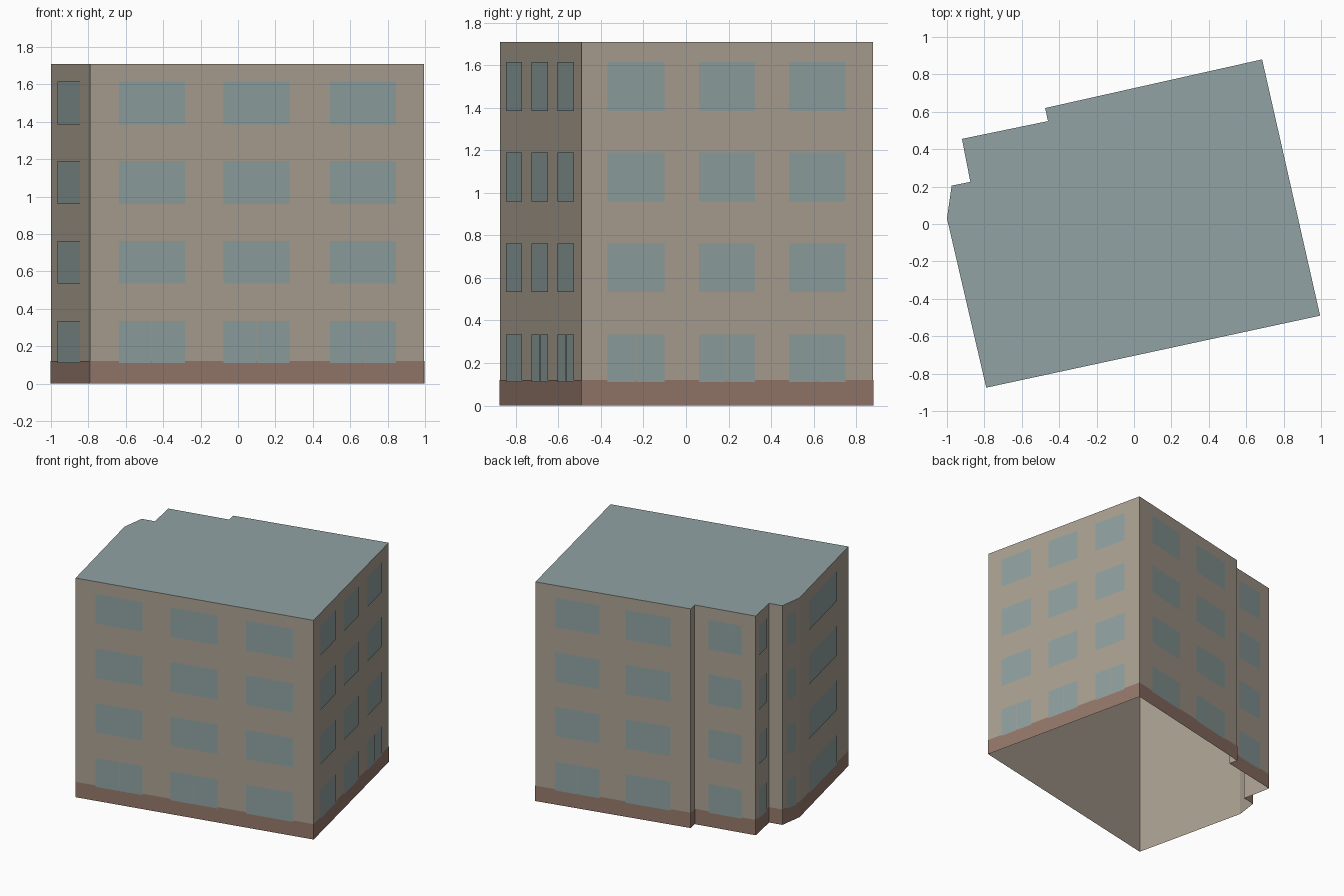
import bpy
import bmesh
from mathutils import Vector

if "Cube" in bpy.data.objects:
    bpy.data.objects.remove(bpy.data.objects["Cube"], do_unlink=True)

HEIGHT = 1.71
PLINTH_TOP = 0.12
FLOORS = [(0.11, 0.335), (0.535, 0.763), (0.96, 1.19), (1.385, 1.615)]

# Outline corners, counter-clockwise; each wall runs to the next corner.
# Second item: window spans as fractions along that wall.
WALLS = [
    ((-0.79, -0.875), [(0.085, 0.283), (0.399, 0.597), (0.717, 0.915)]),  # front
    ((0.995, -0.49), [(0.088, 0.284), (0.401, 0.593), (0.711, 0.904)]),   # left
    ((0.685, 0.88), [(0.129, 0.413), (0.582, 0.87)]),                     # back
    ((-0.475, 0.62), []),                                                 # back step
    ((-0.46, 0.55), [(0.23, 0.77)]),                                      # back bay
    ((-0.92, 0.455), [(0.22, 0.78)]),                                     # bay side
    ((-0.875, 0.225), []),                                                # corner step
    ((-0.975, 0.205), [(0.28, 0.78)]),                                    # corner
    ((-1.0, 0.03), [(0.19, 0.76)]),                                       # right
]


def srgb(*rgb):
    return tuple(((c / 255 + 0.055) / 1.055) ** 2.4 for c in rgb) + (1.0,)


def material(name, color):
    mat = bpy.data.materials.new(name)
    mat.use_nodes = True
    mat.diffuse_color = color
    mat.node_tree.nodes["Principled BSDF"].inputs["Base Color"].default_value = color
    return mat


def finish(name, bm, *mats):
    mesh = bpy.data.meshes.new(name)
    bm.to_mesh(mesh)
    bm.free()
    for mat in mats:
        mesh.materials.append(mat)
    obj = bpy.data.objects.new(name, mesh)
    bpy.context.collection.objects.link(obj)
    return obj


def wall_panel(bm, index, start, end, low, high, offset):
    """Upright rectangle on one wall, between two fractions of its length."""
    a = Vector(WALLS[index][0])
    b = Vector(WALLS[(index + 1) % len(WALLS)][0])
    along = b - a
    out = Vector((along.y, -along.x)).normalized() * offset
    p, q = a + along * start + out, a + along * end + out
    corners = [(p, low), (q, low), (q, high), (p, high)]
    bm.faces.new([bm.verts.new((v.x, v.y, z)) for v, z in corners])


plaster = material("beige plaster", srgb(172, 161, 147))
brick = material("brown plinth", srgb(149, 120, 107))
glass = material("grey blue glass", srgb(143, 161, 160))
roofing = material("grey blue roof", srgb(145, 162, 163))

# Outer walls, open underneath
bm = bmesh.new()
for i in range(len(WALLS)):
    wall_panel(bm, i, 0, 1, 0, HEIGHT, 0)
bmesh.ops.remove_doubles(bm, verts=bm.verts, dist=0.0001)
finish("walls", bm, plaster)

# Flat roof
bm = bmesh.new()
bm.faces.new([bm.verts.new((*corner, HEIGHT)) for corner, _ in WALLS])
finish("roof", bm, roofing)

# Plinth band around the foot
bm = bmesh.new()
for i in range(len(WALLS)):
    wall_panel(bm, i, 0, 1, 0, PLINTH_TOP, 0.002)
finish("plinth", bm, brick)

# Windows; ground floor ones are split in two panes by a thin mullion
bm = bmesh.new()
for i, (_, spans) in enumerate(WALLS):
    for start, end in spans:
        for floor, (low, high) in enumerate(FLOORS):
            if floor == 0 and i < 3:
                mid = (start + end) / 2
                wall_panel(bm, i, start, mid - 0.001, low, high, 0.004)
                wall_panel(bm, i, mid + 0.001, end, low, high, 0.004)
            else:
                wall_panel(bm, i, start, end, low, high, 0.004)
finish("windows", bm, glass)
